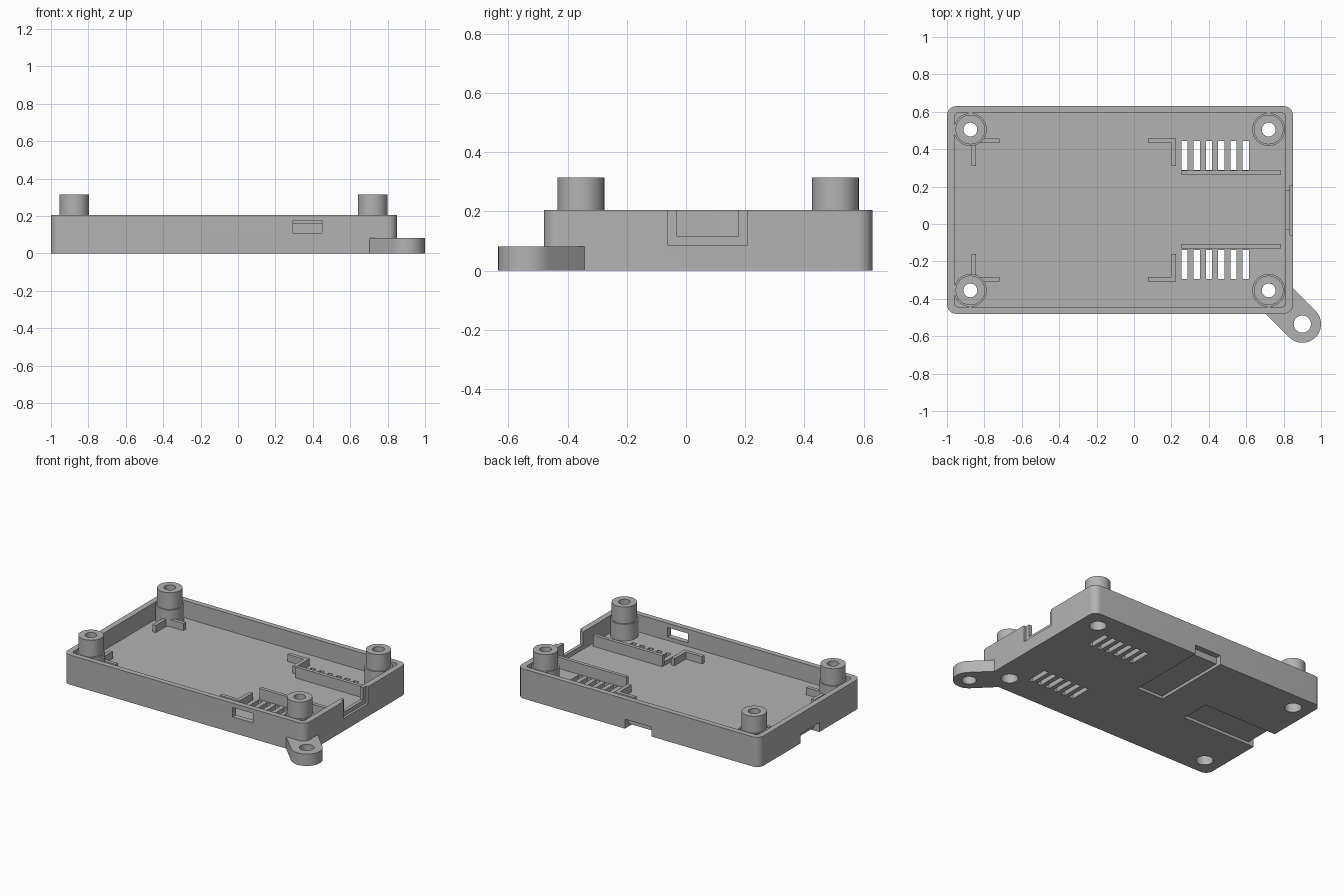
import bpy, bmesh, math

old = bpy.data.objects.get("Cube")
if old:
    bpy.data.objects.remove(old, do_unlink=True)

grey = bpy.data.materials.new("matte grey")
grey.use_nodes = True
GREY = (0.45, 0.45, 0.45, 1)
grey.diffuse_color = GREY
grey.node_tree.nodes["Principled BSDF"].inputs["Base Color"].default_value = GREY


def finish(name, bm):
    bmesh.ops.recalc_face_normals(bm, faces=bm.faces)
    mesh = bpy.data.meshes.new(name)
    bm.to_mesh(mesh)
    bm.free()
    mesh.materials.append(grey)
    ob = bpy.data.objects.new(name, mesh)
    bpy.context.collection.objects.link(ob)
    return ob


def prism(name, outline, z0, z1):
    """Extrude a closed xy outline from z0 to z1."""
    bm = bmesh.new()
    face = bm.faces.new([bm.verts.new((x, y, z0)) for x, y in outline])
    up = bmesh.ops.extrude_face_region(bm, geom=[face])["geom"]
    for v in up:
        if isinstance(v, bmesh.types.BMVert):
            v.co.z = z1
    return finish(name, bm)


def box(name, x0, x1, y0, y1, z0, z1):
    return prism(name, [(x0, y0), (x1, y0), (x1, y1), (x0, y1)], z0, z1)


def arc(cx, cy, r, start, sweep, n):
    return [(cx + r * math.cos(math.radians(start + sweep * i / n)),
             cy + r * math.sin(math.radians(start + sweep * i / n))) for i in range(n + 1)]


def disc(name, cx, cy, r, z0, z1):
    return prism(name, arc(cx, cy, r, 0, 360, 40)[:-1], z0, z1)


def rounded(name, x0, x1, y0, y1, r, z0, z1):
    pts = []
    for cx, cy, a in ((x1 - r, y1 - r, 0), (x0 + r, y1 - r, 90),
                      (x0 + r, y0 + r, 180), (x1 - r, y0 + r, 270)):
        pts += arc(cx, cy, r, a, 90, 8)
    return prism(name, pts, z0, z1)


def cut(ob, cutter):
    cutter.hide_render = True
    mod = ob.modifiers.new("cut", 'BOOLEAN')
    mod.operation, mod.solver, mod.object = 'DIFFERENCE', 'EXACT', cutter
    bpy.context.view_layer.objects.active = ob
    bpy.ops.object.modifier_apply(modifier=mod.name)
    bpy.data.objects.remove(cutter, do_unlink=True)


def smooth(ob):
    bpy.ops.object.select_all(action='DESELECT')
    ob.select_set(True)
    bpy.context.view_layer.objects.active = ob
    bpy.ops.object.shade_smooth_by_angle(angle=math.radians(30))


FLOOR, RIM, TOP = 0.085, 0.205, 0.315
MID_Y = 0.075
POSTS = [(x, y) for x in (-0.875, 0.72) for y in (-0.355, 0.505)]

# Tray shell with its cavity
tray = rounded("tray", -1, 0.85, -0.48, 0.63, 0.05, 0, RIM)
cut(tray, rounded("cavity", -0.96, 0.81, -0.443, 0.593, 0.02, FLOOR, 0.4))

# Screw head holes in the floor
for x, y in POSTS:
    cut(tray, disc("screw_hole", x, y, 0.054, -0.1, 0.15))

# Ventilation slots
for i in range(6):
    x = 0.253 + i * 0.0655
    for y in (-0.293, 0.29):
        cut(tray, box("vent", x, x + 0.034, y, y + 0.153, -0.1, 0.15))

# Side port: shallow outer recess and opening through the wall
cut(tray, box("port_recess", 0.833, 0.9, -0.06, 0.207, FLOOR + 0.002, 0.3))
cut(tray, box("port_opening", 0.78, 0.9, -0.03, 0.177, 0.117, 0.3))
# Front window
cut(tray, box("front_window", 0.295, 0.45, -0.55, -0.42, 0.11, 0.175))

# Shallow channels underneath, each with a taller mouth in the wall
cut(tray, box("back_channel", -0.178, 0.026, 0.065, 0.7, -0.1, 0.02))
cut(tray, box("back_mouth", -0.178, 0.026, 0.59, 0.7, -0.1, 0.065))
cut(tray, box("side_channel", -1.1, -0.433, -0.027, 0.179, -0.1, 0.02))
cut(tray, box("side_mouth", -1.1, -0.96, -0.027, 0.179, -0.1, 0.065))
smooth(tray)

# Stepped hollow corner posts
PROFILE = [(0.054, FLOOR), (0.088, FLOOR), (0.088, 0.2), (0.079, 0.2),
           (0.079, TOP), (0.037, TOP), (0.037, 0.16), (0.054, 0.16)]
for i, (x, y) in enumerate(POSTS):
    bm = bmesh.new()
    ring = [bm.verts.new((x + r, y, z)) for r, z in PROFILE]
    edges = [bm.edges.new((ring[k - 1], ring[k])) for k in range(len(ring))]
    bmesh.ops.spin(bm, geom=ring + edges, cent=(x, y, 0), axis=(0, 0, 1),
                   angle=math.tau, steps=40, use_duplicate=False)
    bmesh.ops.remove_doubles(bm, verts=bm.verts, dist=0.0005)
    smooth(finish(f"corner_post_{i + 1}", bm))

# Long ribs beside the vents
for side, y in (("front", -0.13), ("back", 0.262)):
    box(f"{side}_rib", 0.255, 0.785, y, y + 0.024, FLOOR - 0.02, 0.162)

# Angle brackets that locate the board, mirrored front to back
for side, s in (("front", -1), ("back", 1)):
    for end, corner, tip in (("right", -0.87, -0.72), ("left", 0.225, 0.075)):
        d = 0.025 if tip > corner else -0.025
        outer, inner, low = (MID_Y + s * k for k in (0.383, 0.358, 0.235))
        prism(f"{side}_{end}_bracket",
              [(corner, outer), (tip, outer), (tip, inner), (corner + d, inner),
               (corner + d, low), (corner, low)], FLOOR - 0.02, 0.135)

# Mounting lug at the front corner
LX, LY, LR, LEN = 0.9, -0.535, 0.1, 0.21
h = math.sqrt(0.5)
base_x, base_y = LX - LEN * h, LY + LEN * h
lug = prism("mounting_lug",
            arc(LX, LY, LR, 225, 180, 20) +
            [(base_x + LR * h, base_y + LR * h), (base_x - LR * h, base_y - LR * h)],
            0, 0.082)
cut(lug, disc("lug_hole", LX, LY, 0.046, -0.1, 0.2))
# Trim the lug flush with the tray wall
cut(lug, rounded("lug_trim", -1, 0.85, -0.48, 0.63, 0.05, -0.1, 0.3))
smooth(lug)
